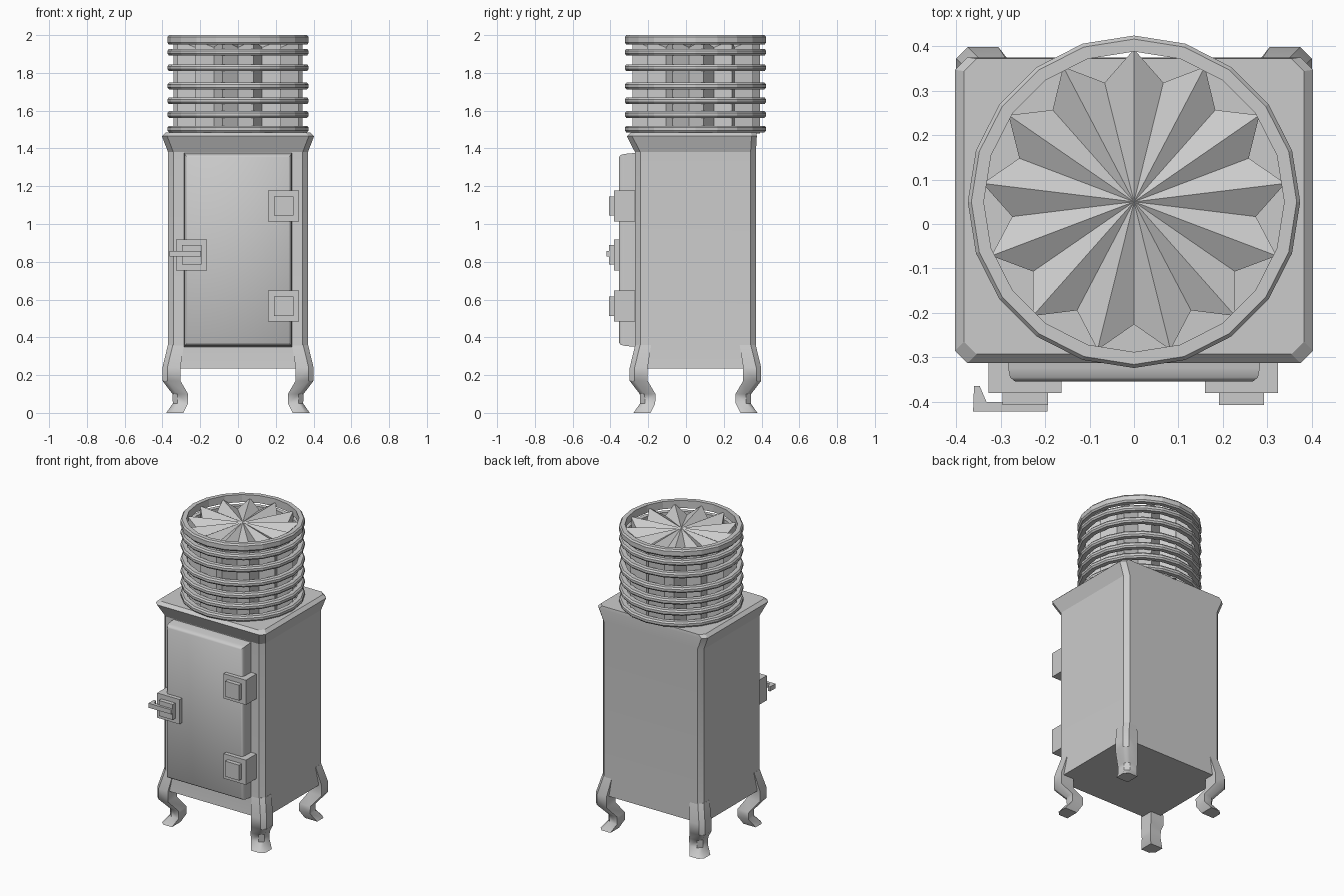
import bpy, bmesh
from math import sin, cos, pi, radians

if "Cube" in bpy.data.objects:
    bpy.data.objects.remove(bpy.data.objects["Cube"])

CY = 0.05  # centre of the cabinet in y


def finish(name, bm, smooth=None):
    bmesh.ops.recalc_face_normals(bm, faces=bm.faces)
    me = bpy.data.meshes.new(name)
    bm.to_mesh(me)
    bm.free()
    ob = bpy.data.objects.new(name, me)
    bpy.context.collection.objects.link(ob)
    if smooth:
        bpy.ops.object.select_all(action='DESELECT')
        ob.select_set(True)
        bpy.context.view_layer.objects.active = ob
        bpy.ops.object.shade_smooth_by_angle(angle=radians(smooth))
    return ob


def loft(name, loops, smooth=None, caps=True, closed=False):
    """Skin a list of equally long point loops."""
    bm = bmesh.new()
    rows = [[bm.verts.new(p) for p in lp] for lp in loops]
    n = len(rows[0])
    pairs = list(zip(rows, rows[1:])) + ([(rows[-1], rows[0])] if closed else [])
    for a, b in pairs:
        for i in range(n):
            j = (i + 1) % n
            bm.faces.new((a[i], a[j], b[j], b[i]))
    if caps and not closed:
        bm.faces.new(rows[0])
        bm.faces.new(rows[-1])
    return finish(name, bm, smooth)


def box(name, x0, x1, y0, y1, z0, z1):
    rect = [(x0, y0), (x1, y0), (x1, y1), (x0, y1)]
    return loft(name, [[(x, y, z) for x, y in rect] for z in (z0, z1)])


# Cabinet: chamfered rectangle, flared at the top front and sides
def section(z, hx, y0, y1, c=0.028):
    half = [(hx - c, y0), (hx, y0 + c), (hx, y1 - c), (hx - c, y1)]
    return [(x, y, z) for x, y in half] + [(-x, y, z) for x, y in reversed(half)]


loft("cabinet", [
    section(0.235, 0.38, -0.282, 0.37),
    section(0.35, 0.37, -0.27, 0.37),
    section(1.38, 0.37, -0.27, 0.37),
    section(1.465, 0.403, -0.313, 0.375),
    section(1.485, 0.382, -0.293, 0.372)], smooth=20)

# Cabriole legs: height, outward offset from the cabinet corner, width
LEG = [(0.36, 0.001, 0.085), (0.24, 0.03, 0.095), (0.17, 0.03, 0.095),
       (0.10, -0.023, 0.083), (0.05, -0.025, 0.08), (0.0, 0.01, 0.09)]
for yn, sy in (("front", -1), ("back", 1)):
    for xn, sx in (("left", -1), ("right", 1)):
        loops = []
        for z, o, w in LEG:
            x, y, c = 0.37 + o, 0.318 + o, 0.026
            pts = [(x - w, y - w), (x, y - w), (x, y - c), (x - c, y), (x - w, y)]
            loops.append([(sx * px, CY + sy * py, z) for px, py in pts])
        loft(f"{yn}_{xn}_leg", loops, smooth=40)

# Door with rounded front edges
loops = []
for y, hx, hz in ((-0.26, 0.285, 0.514), (-0.325, 0.283, 0.508),
                  (-0.345, 0.279, 0.503), (-0.354, 0.268, 0.492)):
    loops.append([(sx * hx, y, 0.863 + sz * hz)
                  for sx, sz in ((-1, -1), (1, -1), (1, 1), (-1, 1))])
loft("door", loops, smooth=40)

# Hinges and latch: stepped blocks
for name, x, z in (("upper_hinge", 0.242, 1.095), ("lower_hinge", 0.242, 0.565),
                   ("latch", -0.245, 0.837)):
    box(name + "_plate", x - 0.082, x + 0.082, -0.38, -0.265, z - 0.082, z + 0.082)
    box(name + "_block", x - 0.051, x + 0.051, -0.407, -0.375, z - 0.051, z + 0.051)

# Hooked latch handle
hook = [(-0.36, -0.365), (-0.362, -0.422), (-0.195, -0.422),
        (-0.195, -0.4), (-0.332, -0.4), (-0.347, -0.365)]
loft("latch_handle", [[(x, y, z) for x, y in hook] for z in (0.828, 0.858)])


# Condenser rings, 20 sided
def circle(r, z, n=20):
    return [(r * sin(2 * pi * i / n), CY + r * cos(2 * pi * i / n), z) for i in range(n)]


RINGS = [(1.485, 1.52), (1.562, 1.597), (1.635, 1.67), (1.713, 1.748),
         (1.81, 1.845), (1.892, 1.927), (1.95, 2.0)]
for k, (z0, z1) in enumerate(RINGS):
    prof = [(0.338, z0), (0.366, z0), (0.374, z0 + 0.01),
            (0.374, z1 - 0.01), (0.366, z1), (0.338, z1)]
    loft(f"condenser_ring_{k + 1}", [circle(r, z) for r, z in prof], closed=True)

# Pleated condenser core: 13 pointed star with a folded fan on top
TIPS = 13


def star(z_tip, z_valley):
    pts = []
    for i in range(2 * TIPS):
        r, z = (0.276, z_valley) if i % 2 else (0.343, z_tip)
        a = pi * i / TIPS
        pts.append((r * sin(a), CY + r * cos(a), z))
    return pts


bm = bmesh.new()
low = [bm.verts.new(p) for p in star(1.48, 1.48)]
top = [bm.verts.new(p) for p in star(1.975, 1.935)]
centre = bm.verts.new((0, CY, 1.975))
for i in range(2 * TIPS):
    j = (i + 1) % (2 * TIPS)
    bm.faces.new((low[i], low[j], top[j], top[i]))
    bm.faces.new((top[i], top[j], centre))
bm.faces.new(low)
finish("condenser_core", bm)
